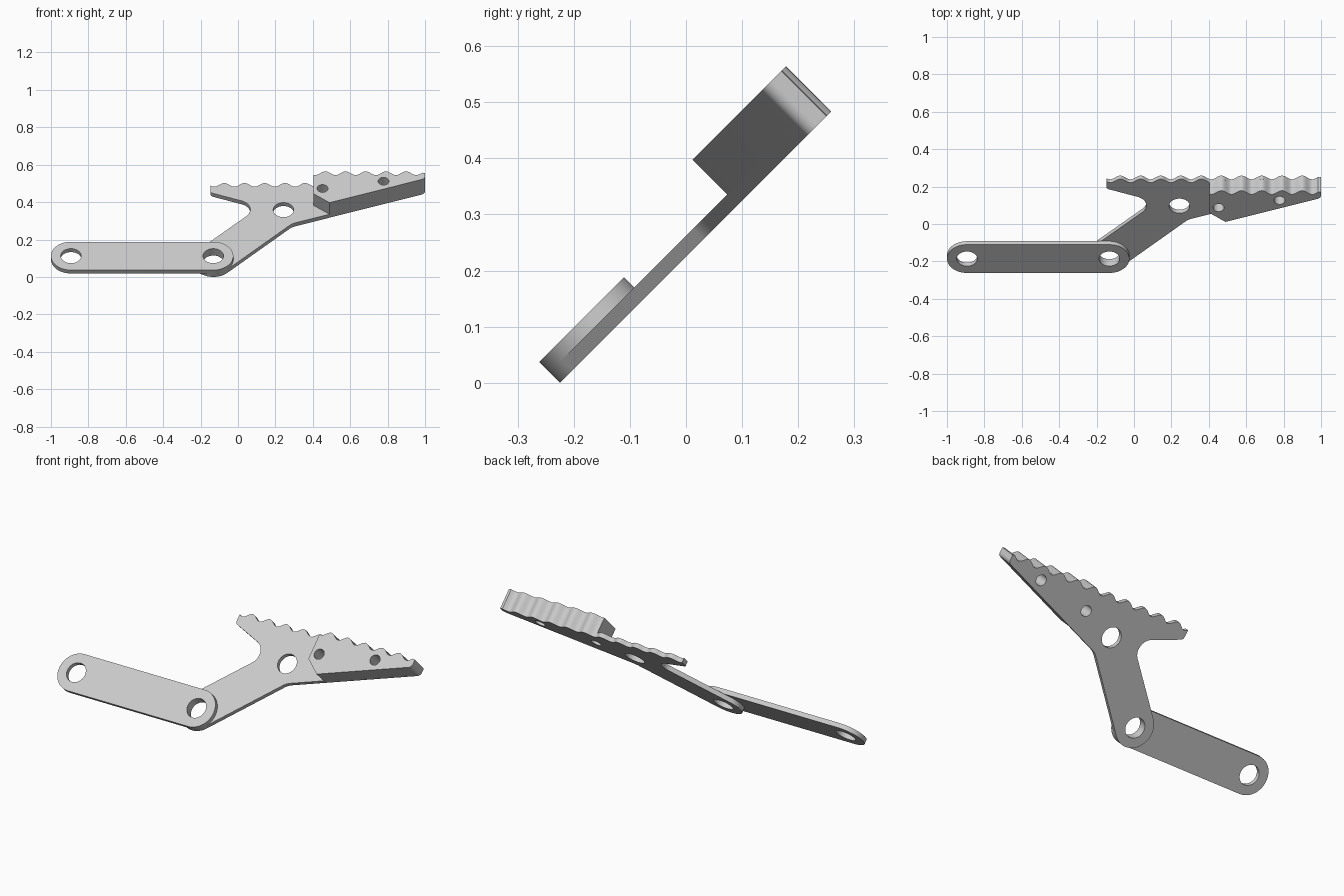
import bpy, bmesh
from math import sin, cos, tan, pi, radians
from mathutils import Matrix, Vector

cube = bpy.data.objects.get("Cube")
if cube:
    bpy.data.objects.remove(cube)

grey = bpy.data.materials.new("plain grey")
grey.use_nodes = True
grey.diffuse_color = (0.6, 0.6, 0.6, 1)
grey.node_tree.nodes["Principled BSDF"].inputs["Base Color"].default_value = (0.6, 0.6, 0.6, 1)

TILT = Matrix.Rotation(radians(45), 4, 'X')
BACK, MID, LINK_FRONT, BLOCK_FRONT = 0.159, 0.185, 0.211, 0.273
PIVOT, FAR_END, RADIUS = (-0.132, -0.052), (-0.893, -0.052), 0.107
LINK_HOLE, BOLT_HOLE = 0.055, 0.029
bolts = [((0.452, 0.396), BOLT_HOLE), ((0.778, 0.451), BOLT_HOLE)]


def arc(center, r, start, end, steps=32):
    angles = [radians(start + (end - start) * i / steps) for i in range(steps + 1)]
    return [(center[0] + r * cos(a), center[1] + r * sin(a)) for a in angles]


def fillet(before, corner, after, r, steps=12):
    """Round one outline corner with an arc of radius r."""
    c = Vector(corner)
    u, w = (Vector(before) - c).normalized(), (Vector(after) - c).normalized()
    half = u.angle(w) / 2
    center = c + (u + w).normalized() * r / sin(half)
    a, b = c + u * r / tan(half) - center, c + w * r / tan(half) - center
    sweep = a.angle_signed(b)
    return [tuple(center + Matrix.Rotation(-sweep * i / steps, 2) @ a)
            for i in range(steps + 1)]


def teeth(right, left, steps):
    """Wavy gripping edge, running from right to left."""
    xs = [right + (left - right) * i / steps for i in range(steps + 1)]
    return [(x, 0.511 + 0.014 * cos(2 * pi * (x - 0.035) / 0.108)) for x in xs]


def plate(name, outline, holes, low, high):
    """Extrude an outline with round holes, then tilt it into place."""
    bm = bmesh.new()
    loops = [outline] + [arc(c, r, 0, 360, 40)[:-1] for c, r in holes]
    edges = []
    for loop in loops:
        verts = [bm.verts.new((x, y, low)) for x, y in loop]
        edges += [bm.edges.new((v, verts[i - 1])) for i, v in enumerate(verts)]
    bmesh.ops.triangle_fill(bm, use_beauty=True, use_dissolve=False,
                            edges=edges, normal=(0, 0, 1))
    out = bmesh.ops.extrude_face_region(bm, geom=bm.faces[:], use_keep_orig=True)
    moved = [g for g in out["geom"] if isinstance(g, bmesh.types.BMVert)]
    bmesh.ops.translate(bm, verts=moved, vec=(0, 0, high - low))
    bmesh.ops.recalc_face_normals(bm, faces=bm.faces[:])
    bm.transform(TILT)
    mesh = bpy.data.meshes.new(name)
    bm.to_mesh(mesh)
    bm.free()
    mesh.materials.append(grey)
    obj = bpy.data.objects.new(name, mesh)
    bpy.context.collection.objects.link(obj)
    bpy.ops.object.select_all(action='DESELECT')
    obj.select_set(True)
    bpy.context.view_layer.objects.active = obj
    bpy.ops.object.shade_smooth_by_angle(angle=radians(30))


# Straight link with rounded ends
plate("link_bar", arc(FAR_END, RADIUS, 90, 270) + arc(PIVOT, RADIUS, -90, 90),
      [(FAR_END, LINK_HOLE), (PIVOT, LINK_HOLE)], MID, LINK_FRONT)

# Angled arm that widens into a toothed head
boss = arc(PIVOT, RADIUS, 135, 315)
elbow, tip, tip_top = (0.289, 0.218), (1, 0.47), (1, 0.513)
spur, crotch = (-0.147, 0.452), (0.123, 0.352)
tip_round = fillet(elbow, tip, tip_top, 0.025)
head = (boss + fillet(boss[-1], elbow, tip, 0.1) + tip_round + [tip_top]
        + teeth(0.985, -0.147, 150)
        + fillet((-0.147, 0.505), spur, crotch, 0.02)
        + fillet(spur, crotch, boss[0], 0.07))
plate("toothed_arm", head, [(PIVOT, LINK_HOLE), ((0.243, 0.322), LINK_HOLE)] + bolts,
      BACK, MID)

# Thick toothed pad bolted on the head
pad = ([(0.404, 0.356), (0.489, 0.289)] + tip_round + [tip_top]
       + teeth(0.985, 0.404, 80))
plate("toothed_pad", pad, bolts, MID, BLOCK_FRONT)
